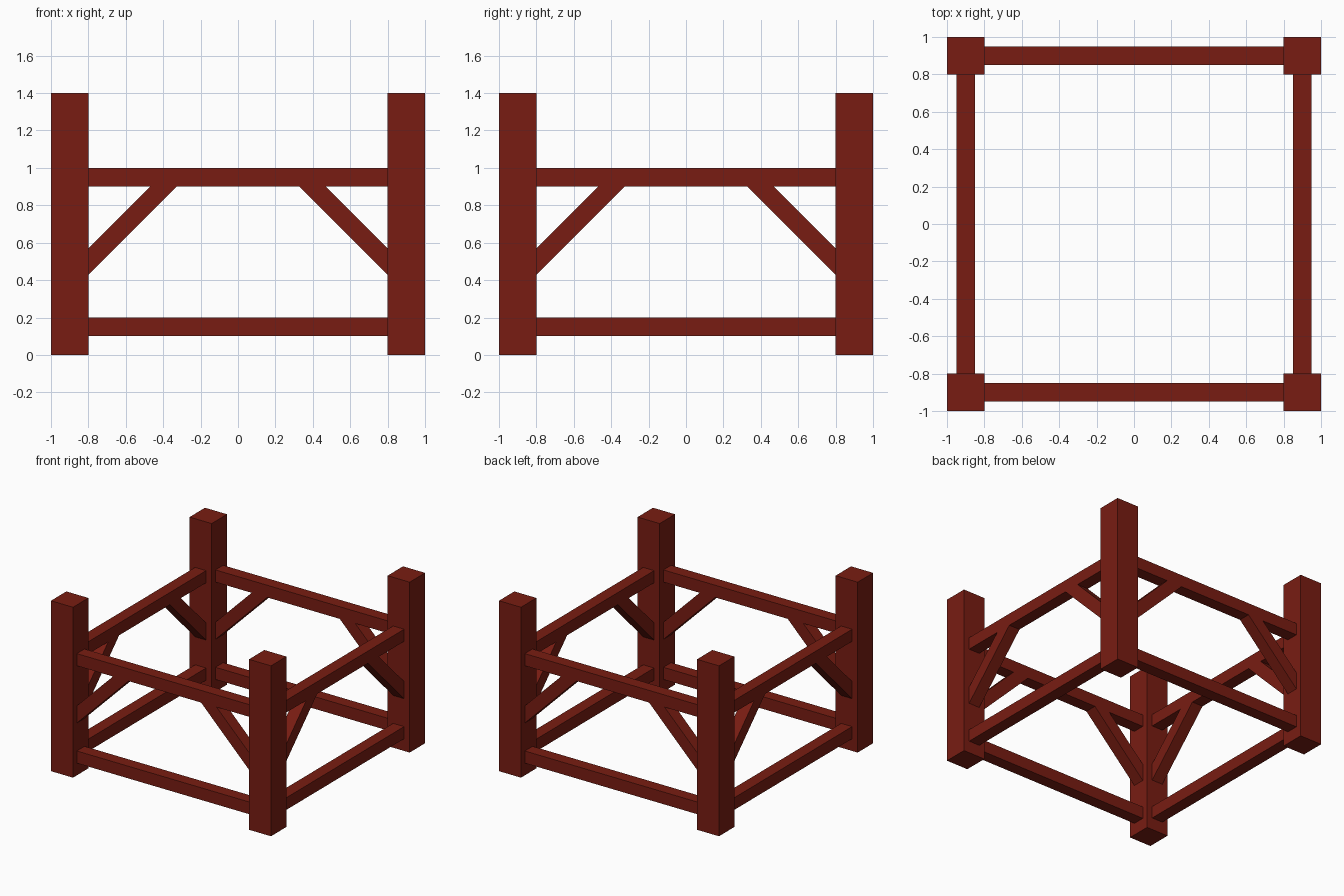
import bpy
import bmesh
from math import pi
from mathutils import Matrix, Vector

if "Cube" in bpy.data.objects:
    bpy.data.objects.remove(bpy.data.objects["Cube"])

wood = bpy.data.materials.new("red_wood")
wood.diffuse_color = (0.19, 0.012, 0.006, 1)
wood.use_nodes = True
wood.node_tree.nodes["Principled BSDF"].inputs["Base Color"].default_value = wood.diffuse_color


def prism(name, profile, y0, y1, turn=0.0):
    """Extrude an x-z profile from y0 to y1, then turn it about z."""
    bm = bmesh.new()
    face = bm.faces.new([bm.verts.new((x, y0, z)) for x, z in profile])
    ext = bmesh.ops.extrude_face_region(bm, geom=[face])
    verts = [v for v in ext["geom"] if isinstance(v, bmesh.types.BMVert)]
    bmesh.ops.translate(bm, verts=verts, vec=Vector((0, y1 - y0, 0)))
    bmesh.ops.rotate(bm, verts=bm.verts, cent=(0, 0, 0),
                     matrix=Matrix.Rotation(turn, 3, 'Z'))
    bmesh.ops.recalc_face_normals(bm, faces=bm.faces)
    mesh = bpy.data.meshes.new(name)
    bm.to_mesh(mesh)
    bm.free()
    mesh.materials.append(wood)
    obj = bpy.data.objects.new(name, mesh)
    bpy.context.collection.objects.link(obj)
    return obj


def rect(x0, x1, z0, z1):
    return [(x0, z0), (x1, z0), (x1, z1), (x0, z1)]


# Diagonal brace profile, cut flush to the post and the upper rail
h = 0.0707
brace = [(-0.8, 0.5 - h), (-0.4 + h, 0.9), (-0.4 - h, 0.9), (-0.8, 0.5 + h)]

for i, side in enumerate(("front", "right", "back", "left")):
    turn = i * pi / 2
    # Corner post
    prism(f"{side}_corner_post", rect(-1, -0.8, 0, 1.4), -1, -0.8, turn)
    # Lower and upper rails between posts
    prism(f"{side}_lower_rail", rect(-0.8, 0.8, 0.1, 0.2), -0.95, -0.85, turn)
    prism(f"{side}_upper_rail", rect(-0.8, 0.8, 0.9, 1.0), -0.95, -0.85, turn)
    # Pair of mirrored braces
    for s, tag in ((1, "a"), (-1, "b")):
        prism(f"{side}_brace_{tag}", [(s * x, z) for x, z in brace],
              -0.95, -0.85, turn)
